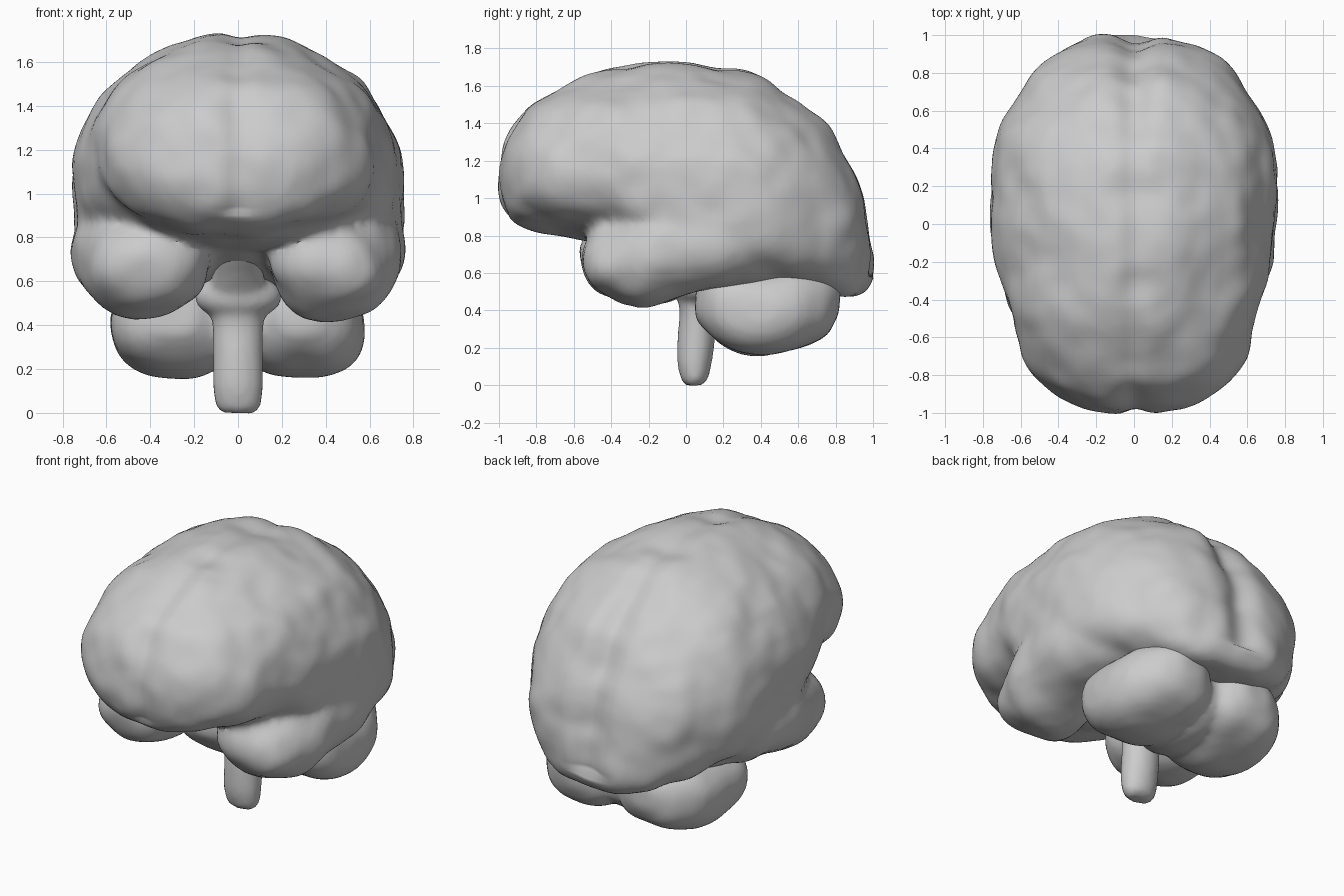
import bpy, bmesh, math
from mathutils import Vector, noise

if "Cube" in bpy.data.objects:
    bpy.data.objects.remove(bpy.data.objects["Cube"])


def loft(bm, rings):
    # skin closed rings, capping both ends
    rows = [[bm.verts.new(p) for p in r] for r in rings]
    n = len(rows[0])
    faces = []
    for a, b in zip(rows, rows[1:]):
        for i in range(n):
            j = (i + 1) % n
            faces.append(bm.faces.new((a[i], a[j], b[j], b[i])))
    faces += [bm.faces.new(rows[0][::-1]), bm.faces.new(rows[-1])]
    bmesh.ops.recalc_face_normals(bm, faces=faces)


def section(y, cx, zm, w, zt, zb, low=2.1, n=48):
    # superellipse slice across y; "low" sets how boxy the lower half is
    pts = []
    for i in range(n):
        t = 2 * math.pi * i / n
        c, s = math.cos(t), math.sin(t)
        h, e = (zt - zm, 2.1) if s > 0 else (zm - zb, low)
        pts.append((cx + w * math.copysign(abs(c) ** (2 / e), c), y,
                    zm + h * math.copysign(abs(s) ** (2 / e), s)))
    return pts


def refine(st, k=4):
    # smooth interpolation between stations
    out = []
    for i in range(len(st) - 1):
        p = [st[max(i - 1, 0)], st[i], st[i + 1], st[min(i + 2, len(st) - 1)]]
        for j in range(k):
            t = j / k
            out.append([b + .5 * t * (c - a + t * (2 * a - 5 * b + 4 * c - d + t * (3 * (b - c) + d - a)))
                        for a, b, c, d in zip(*p)])
    return out + [list(st[-1])]


def lobe(bm, stations, side=1):
    loft(bm, [section(s[0], side * s[1], *s[2:]) for s in refine(stations)])


def ball(bm, loc, rad):
    vs = bmesh.ops.create_uvsphere(bm, u_segments=24, v_segments=14, radius=1)["verts"]
    for v in vs:
        v.co = Vector(a * r + l for a, r, l in zip(v.co, rad, loc))


def finish(name, bm, voxel, smooth, groove, bump):
    # fuse the lobes, soften the joins, then add grooves and gentle bumps
    me = bpy.data.meshes.new(name)
    bm.to_mesh(me)
    bm.free()
    ob = bpy.data.objects.new(name, me)
    bpy.context.collection.objects.link(ob)
    m = ob.modifiers.new("fuse", "REMESH")
    m.mode, m.voxel_size = "VOXEL", voxel
    m = ob.modifiers.new("soften", "SMOOTH")
    m.factor, m.iterations = .5, smooth
    dg = bpy.context.evaluated_depsgraph_get()
    fused = bpy.data.meshes.new_from_object(ob.evaluated_get(dg))
    ob.modifiers.clear()
    ob.data = fused
    fused.name = name
    moves = []
    for v in fused.vertices:
        d = bump * (noise.noise(v.co * 3.5) + .4 * noise.noise(v.co * 7))
        moves.append(v.co + v.normal * (d - groove(v.co)))
    for v, co in zip(fused.vertices, moves):
        v.co = co
    for p in fused.polygons:
        p.use_smooth = True
    fused.update()
    return ob


# cerebrum body: y, centre x, widest z, half width, top, bottom, lower boxiness
body = [(-1.005, 0, 1.08, .14, 1.18, .99, 2), (-.96, 0, 1.10, .33, 1.32, .90, 2),
        (-.88, 0, 1.12, .47, 1.45, .84, 2), (-.75, 0, 1.12, .57, 1.56, .81, 2),
        (-.55, 0, 1.12, .64, 1.65, .78, 2), (-.35, 0, 1.10, .69, 1.70, .75, 2.3),
        (-.10, 0, 1.04, .745, 1.725, .66, 2.9), (.10, 0, 1.00, .76, 1.72, .57, 3.0),
        (.35, 0, .97, .755, 1.67, .53, 3.0), (.55, 0, .94, .69, 1.57, .52, 3.0),
        (.75, 0, .88, .57, 1.40, .48, 2.9), (.88, 0, .80, .44, 1.20, .46, 2.7),
        (.965, 0, .73, .30, .99, .51, 2.4), (1.005, 0, .70, .14, .82, .60, 2.2)]
# temporal lobes
temporal = [(-.555, .41, .68, .08, .74, .62), (-.50, .41, .67, .19, .82, .53),
            (-.40, .41, .67, .25, .90, .47), (-.25, .43, .67, .285, .97, .415),
            (-.10, .45, .71, .295, 1.05, .435), (.10, .47, .75, .285, 1.08, .51),
            (.30, .45, .77, .27, 1.0, .53), (.50, .40, .77, .20, .85, .55)]
bm = bmesh.new()
lobe(bm, body)
for side in (-1, 1):
    lobe(bm, temporal, side)


def midline(co):
    # shallow fissure between hemispheres, deepest at the back
    if co.z < .6 or (co.z < .9 and co.y < .5):
        return 0
    back = min(max((co.y - .3) / .5, 0), 1)
    return (.018 + .04 * back) * math.exp(-(co.x / (.06 + .04 * back)) ** 2)


finish("cerebrum", bm, .028, 7, midline, .026)

# cerebellum: two lobes joined by a middle bridge
half = [(.06, .29, .43, .09, .52, .36, 2.5), (.12, .30, .42, .20, .60, .27, 2.5),
        (.22, .29, .41, .27, .63, .20, 2.5), (.40, .29, .41, .29, .63, .16, 2.5),
        (.60, .28, .42, .275, .63, .195, 2.5), (.75, .25, .44, .20, .60, .265, 2.5),
        (.82, .24, .46, .09, .53, .38, 2.5)]
bm = bmesh.new()
for side in (-1, 1):
    lobe(bm, half, side)
ball(bm, (0, .40, .41), (.22, .33, .22))
finish("cerebellum", bm, .025, 5, lambda co: 0, .014)

# brainstem: z, centre y, half width, half depth
stem = [(0, .04, .075, .04), (.03, .045, .10, .07), (.12, .045, .115, .092),
        (.25, .055, .115, .10), (.40, .055, .117, .09), (.52, .03, .14, .10),
        (.62, -.03, .12, .11), (.72, -.10, .11, .12), (.86, -.18, .11, .12)]
bm = bmesh.new()
loft(bm, [[(w * math.cos(math.tau * i / 28), y + d * math.sin(math.tau * i / 28), z)
           for i in range(28)] for z, y, w, d in refine(stem)])
# swelling where the stem meets the brain
ball(bm, (0, .06, .53), (.20, .14, .11))
finish("brainstem", bm, .02, 3, lambda co: 0, .004)
